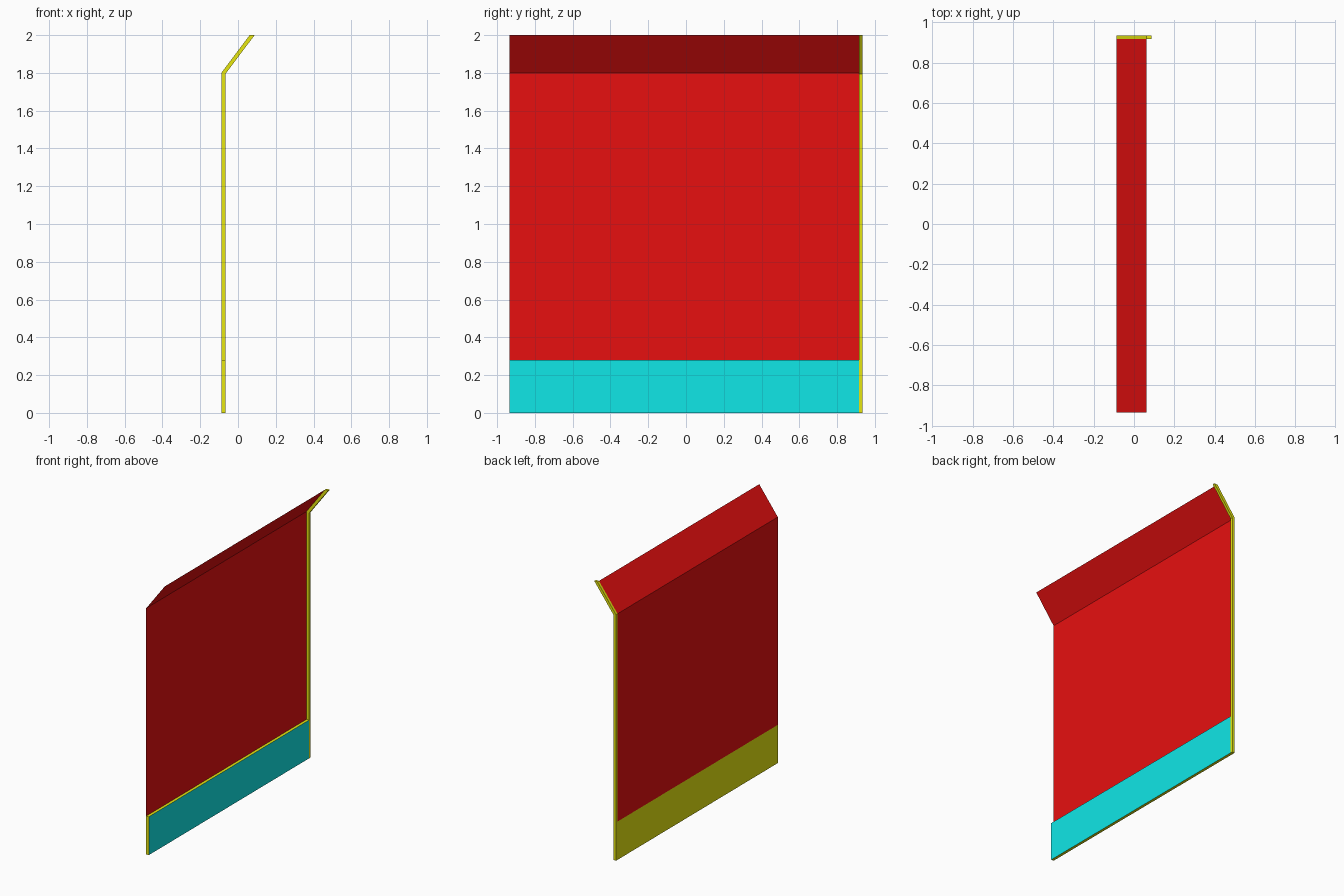
import bpy
import bmesh

cube = bpy.data.objects.get("Cube")
if cube:
    bpy.data.objects.remove(cube, do_unlink=True)


def material(name, rgb):
    m = bpy.data.materials.new(name)
    m.use_nodes = True
    m.diffuse_color = (*rgb, 1)
    m.node_tree.nodes["Principled BSDF"].inputs["Base Color"].default_value = (*rgb, 1)
    return m


HI, LO = 0.8, 0.005
red = material("red", (HI, LO, LO))
yellow = material("yellow", (HI, HI, LO))
cyan = material("cyan", (LO, HI, HI))

FRONT, STRIP, BACK = -0.935, 0.917, 0.935   # extents along y
OUT, INNER = -0.088, -0.067                 # board thickness in x
BASE_TOP, BEND, TOP = 0.28, 1.80, 2.0


def extrude(name, profile, y0, y1, mats, closed=True):
    """Sweep an x-z profile along y; an open profile gives a thin sheet."""
    bm = bmesh.new()
    a, b = [[bm.verts.new((x, y, z)) for x, z in profile] for y in (y0, y1)]
    n = len(profile)
    for i in range(n if closed else n - 1):
        j = (i + 1) % n
        bm.faces.new((a[i], a[j], b[j], b[i]))
    if closed:
        bm.faces.new(a)
        bm.faces.new(b)
    bmesh.ops.recalc_face_normals(bm, faces=bm.faces)
    mesh = bpy.data.meshes.new(name)
    bm.to_mesh(mesh)
    bm.free()
    for m in mats:
        mesh.materials.append(m)
    obj = bpy.data.objects.new(name, mesh)
    bpy.context.collection.objects.link(obj)
    return obj


# Thin panel with its leaning top flap
extrude("panel_sheet", [(OUT, BASE_TOP), (OUT, BEND), (0.062, TOP)],
        FRONT, STRIP, [red], closed=False)

# Base board, cyan on its inner face
base = extrude("base_board",
               [(OUT, 0), (INNER, 0), (INNER, BASE_TOP), (OUT, BASE_TOP)],
               FRONT, STRIP, [yellow, cyan])
for f in base.data.polygons:
    f.material_index = int(f.normal.x > 0.9)

# Bent edge strip along the back end
extrude("edge_strip",
        [(OUT, 0), (INNER, 0), (INNER, BEND - 0.006), (0.088, TOP),
         (0.062, TOP), (OUT, BEND)],
        STRIP, BACK, [yellow])
